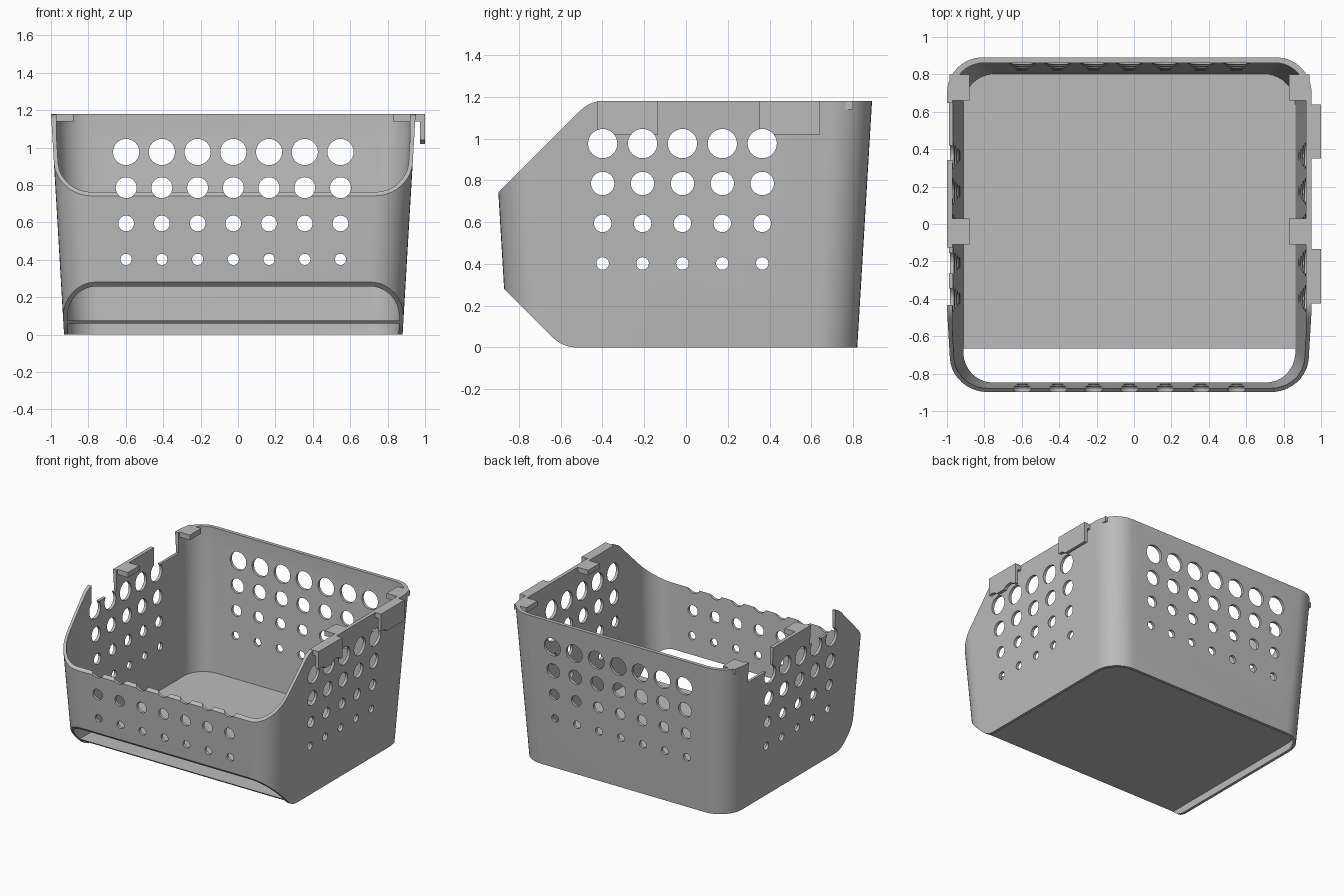
import bpy, bmesh, math
from mathutils import Vector, Matrix

if "Cube" in bpy.data.objects:
    bpy.data.objects.remove(bpy.data.objects["Cube"], do_unlink=True)

CX, CY, TOP, WALL = -0.025, -0.017, 1.18, 0.022

grey = bpy.data.materials.new("matte grey plastic")
grey.use_nodes = True
grey.diffuse_color = (0.5, 0.5, 0.5, 1)
grey.node_tree.nodes["Principled BSDF"].inputs["Base Color"].default_value = (0.5, 0.5, 0.5, 1)


def make(name, bm):
    bmesh.ops.recalc_face_normals(bm, faces=bm.faces)
    mesh = bpy.data.meshes.new(name)
    bm.to_mesh(mesh)
    bm.free()
    mesh.materials.append(grey)
    ob = bpy.data.objects.new(name, mesh)
    bpy.context.collection.objects.link(ob)
    return ob


def ring(z, inset=0.0, size_z=None, segs=10):
    """Rounded rectangle of the tapered tub at height z."""
    s = z if size_z is None else size_z
    r = 0.19 - inset
    hx, hy = 0.905 + 0.059 * s - inset - r, 0.837 + 0.06 * s - inset - r
    pts = []
    for q, (sx, sy) in enumerate([(1, 1), (-1, 1), (-1, -1), (1, -1)]):
        for i in range(segs + 1):
            a = math.pi / 2 * (q + i / segs)
            pts.append((CX + sx * hx + r * math.cos(a), CY + sy * hy + r * math.sin(a), z))
    return pts


def loft(name, rings, closed):
    """Skin the rings; closed joins last to first, otherwise the ends are capped."""
    bm = bmesh.new()
    loops = [[bm.verts.new(p) for p in r] for r in rings]
    n = len(loops[0])
    pairs = list(zip(loops, loops[1:])) + ([(loops[-1], loops[0])] if closed else [])
    for a, b in pairs:
        for i in range(n):
            j = (i + 1) % n
            bm.faces.new((a[i], a[j], b[j], b[i]))
    if not closed:
        bm.faces.new(loops[0])
        bm.faces.new(loops[-1])
    return make(name, bm)


def boxes(name, spans):
    """One object from boxes given as (x range, y range, z range)."""
    bm = bmesh.new()
    for span in spans:
        mid = Vector([(a + b) / 2 for a, b in span])
        size = [b - a for a, b in span]
        bmesh.ops.create_cube(bm, size=1, matrix=Matrix.Translation(mid) @ Matrix.Diagonal((*size, 1)))
    return make(name, bm)


def cut(ob, tool, operation):
    mod = ob.modifiers.new("cut", 'BOOLEAN')
    mod.operation, mod.solver, mod.object = operation, 'EXACT', tool


def finish(ob):
    """Apply the cuts and shade smooth."""
    bpy.context.view_layer.update()
    dg = bpy.context.evaluated_depsgraph_get()
    mesh = bpy.data.meshes.new_from_object(ob.evaluated_get(dg))
    ob.modifiers.clear()
    ob.data = mesh
    bpy.ops.object.select_all(action='DESELECT')
    ob.select_set(True)
    bpy.context.view_layer.objects.active = ob
    bpy.ops.object.shade_smooth_by_angle(angle=math.radians(30))


def rounded(a, c, b, n=8):
    """Curve from a to b, bending at corner c."""
    a, c, b = Vector(a), Vector(c), Vector(b)
    return [a * (1 - t) ** 2 + c * 2 * t * (1 - t) + b * t * t for t in [i / n for i in range(n + 1)]]


# side outline used to trim the walls and floor
outline = ([Vector((-1.115, 0.525))]
           + rounded((-0.64, 0.05), (-0.59, 0), (-0.52, 0))
           + [Vector((1.2, 0)), Vector((1.2, TOP))]
           + rounded((-0.395, TOP), (-0.46, TOP), (-0.506, 1.134)))
trim = loft("trim_cutter", [[(x, p.x, p.y) for p in outline] for x in (-1.3, 1.3)], False)

# hole grid: holes grow towards the top
rows = [(0.402, 0.03), (0.594, 0.042), (0.785, 0.056), (0.976, 0.07)]


def hole_cutter(name, count, centre, along_x):
    bm = bmesh.new()
    for z, r in rows:
        for i in range(count):
            o = centre + (i - (count - 1) / 2) * 0.191
            if along_x:
                m = Matrix.Translation((0, o, z)) @ Matrix.Rotation(math.pi / 2, 4, 'Y')
            else:
                m = Matrix.Translation((o, 0, z)) @ Matrix.Rotation(math.pi / 2, 4, 'X')
            bmesh.ops.create_cone(bm, cap_ends=True, segments=32, radius1=r, radius2=r, depth=2.6, matrix=m)
    return make(name, bm)


front_holes = hole_cutter("front_hole_cutter", 7, CX, False)
side_holes = hole_cutter("side_hole_cutter", 5, CY, True)

# slots in one side that receive the hooks of a neighbouring bin
hook_spans = [(-0.425, -0.133), (0.35, 0.638)]
slots = boxes("slot_cutter", [((-1.2, -0.85), (a - 0.008, b + 0.008), (1.02, 1.4)) for a, b in hook_spans])

# tub walls with a straight inner lip near the rim
walls = loft("bin_walls", [ring(-0.1), ring(1.3), ring(1.3, WALL, 1.06),
                           ring(1.06, WALL), ring(-0.1, WALL)], True)
cut(walls, trim, 'INTERSECT')
cut(walls, slots, 'DIFFERENCE')
cut(walls, front_holes, 'DIFFERENCE')
cut(walls, side_holes, 'DIFFERENCE')
finish(walls)

# raised floor plate, cut short at the front opening
floor = loft("bin_floor", [ring(0.06, 0.01), ring(0.075, 0.01)], False)
cut(floor, trim, 'INTERSECT')
finish(floor)

# hooks on the other side: a bridge over the rim and a hanging plate
for label, (a, b) in zip(("front", "rear"), hook_spans):
    bm = bmesh.new()
    section = [(0.932, TOP), (1.0, TOP), (1.0, 1.02), (0.973, 1.02), (0.973, 1.14), (0.932, 1.14)]
    face = bm.faces.new([bm.verts.new((x, a, z)) for x, z in section])
    out = bmesh.ops.extrude_face_region(bm, geom=[face])
    bmesh.ops.translate(bm, vec=(0, b - a, 0),
                        verts=[v for v in out["geom"] if isinstance(v, bmesh.types.BMVert)])
    hook = make(label + "_hook", bm)
    cut(hook, side_holes, 'DIFFERENCE')
    finish(hook)

# stacking tabs that reach inwards from the rim
for label, sx in (("left", 1), ("right", -1)):
    xs = tuple(sorted((CX + sx * 0.855, CX + sx * 0.962)))
    boxes(label + "_stacking_tabs", [(xs, ys, (1.14, TOP)) for ys in ((-0.11, 0.03), (0.66, 0.80))])

# remove the helpers
for tool in (trim, front_holes, side_holes, slots):
    bpy.data.objects.remove(tool, do_unlink=True)
